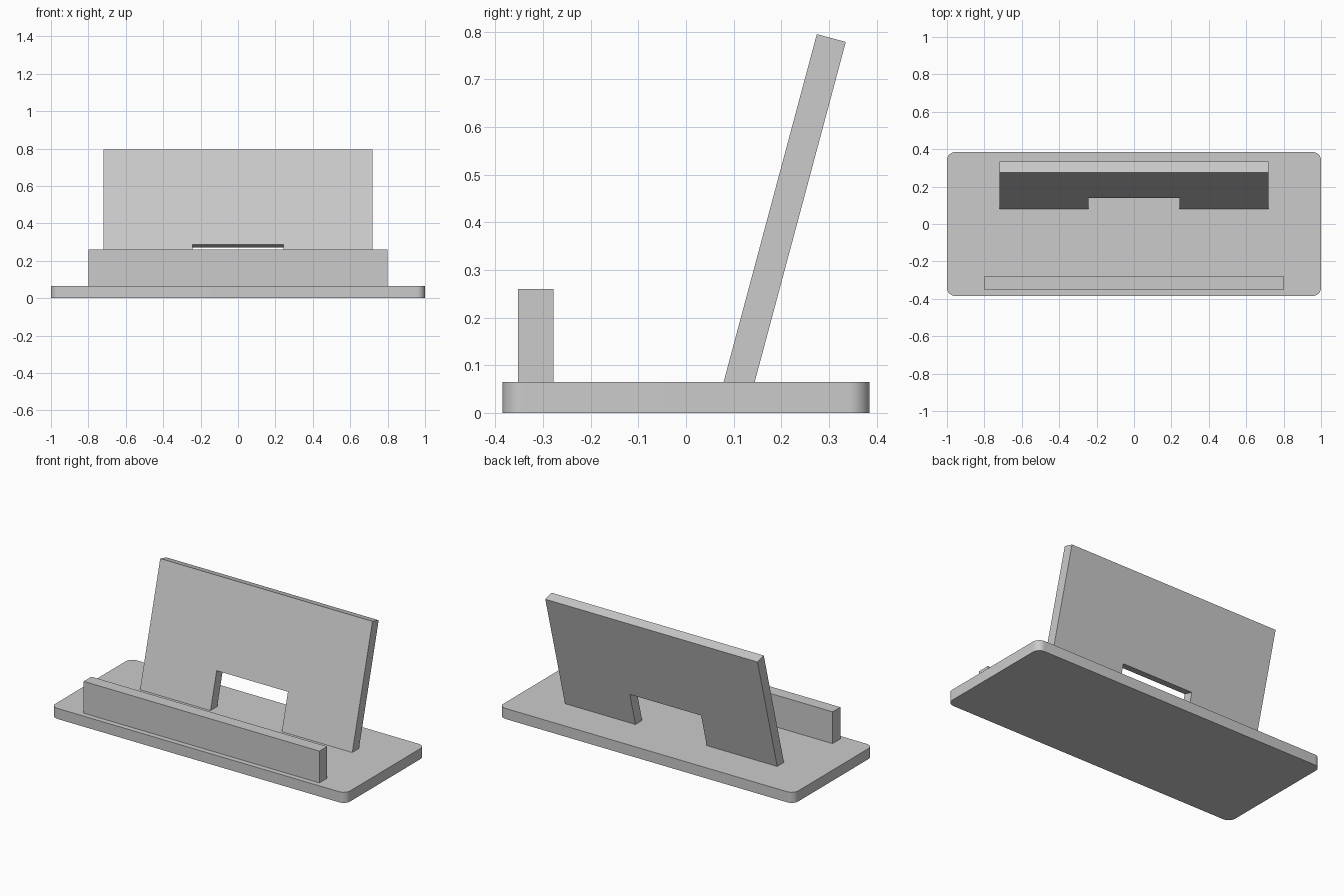
import bpy
import bmesh
import math

cube = bpy.data.objects.get("Cube")
if cube:
    bpy.data.objects.remove(cube, do_unlink=True)

BASE_TOP = 0.065
LEAN = math.radians(15)
THICK = 0.063

grey = bpy.data.materials.new("plain grey")
grey.use_nodes = True
grey.diffuse_color = (0.6, 0.6, 0.6, 1)
grey.node_tree.nodes["Principled BSDF"].inputs["Base Color"].default_value = (0.6, 0.6, 0.6, 1)


def finish(name, bm):
    """Turn a bmesh into a named grey object."""
    bmesh.ops.recalc_face_normals(bm, faces=bm.faces)
    mesh = bpy.data.meshes.new(name)
    bm.to_mesh(mesh)
    bm.free()
    mesh.materials.append(grey)
    obj = bpy.data.objects.new(name, mesh)
    bpy.context.collection.objects.link(obj)
    return obj


def box(name, x, y, z, corner=0.0):
    """Box between (low, high) ranges, with optional rounded upright edges."""
    bm = bmesh.new()
    bmesh.ops.create_cube(bm, size=1)
    for v in bm.verts:
        v.co = [sum(r) / 2 + c * (r[1] - r[0]) for c, r in zip(v.co, (x, y, z))]
    if corner:
        upright = [e for e in bm.edges
                   if abs(e.verts[0].co.z - e.verts[1].co.z) > 0.01]
        bmesh.ops.bevel(bm, geom=upright, offset=corner, segments=10,
                        profile=0.5, affect='EDGES')
    return finish(name, bm)


# Base plate with rounded corners, and the front lip
base = box("base_plate", (-1, 1), (-0.385, 0.385), (0, BASE_TOP), corner=0.045)
box("front_lip", (-0.8, 0.8), (-0.353, -0.278), (BASE_TOP, 0.26))

# Leaning back rest with a cable notch, its foot cut level with the base
half = [(0.242, 0.287), (0.242, BASE_TOP), (0.72, BASE_TOP), (0.72, 0.795)]
outline = half + [(-x, z) for x, z in reversed(half)]
bm = bmesh.new()
front, back = [], []
for x, z in outline:
    y = 0.079 + (z - BASE_TOP) * math.tan(LEAN)
    front.append(bm.verts.new((x, y, z)))
    if z == BASE_TOP:
        back.append(bm.verts.new((x, y + THICK / math.cos(LEAN), z)))
    else:
        back.append(bm.verts.new((x, y + THICK * math.cos(LEAN),
                                  z - THICK * math.sin(LEAN))))
bm.faces.new(front)
bm.faces.new(back[::-1])
for i in range(len(outline)):
    bm.faces.new((front[i - 1], front[i], back[i], back[i - 1]))
finish("back_rest", bm)

# Smooth the rounded corners of the base only
bpy.ops.object.select_all(action='DESELECT')
base.select_set(True)
bpy.context.view_layer.objects.active = base
bpy.ops.object.shade_smooth_by_angle(angle=math.radians(30))
